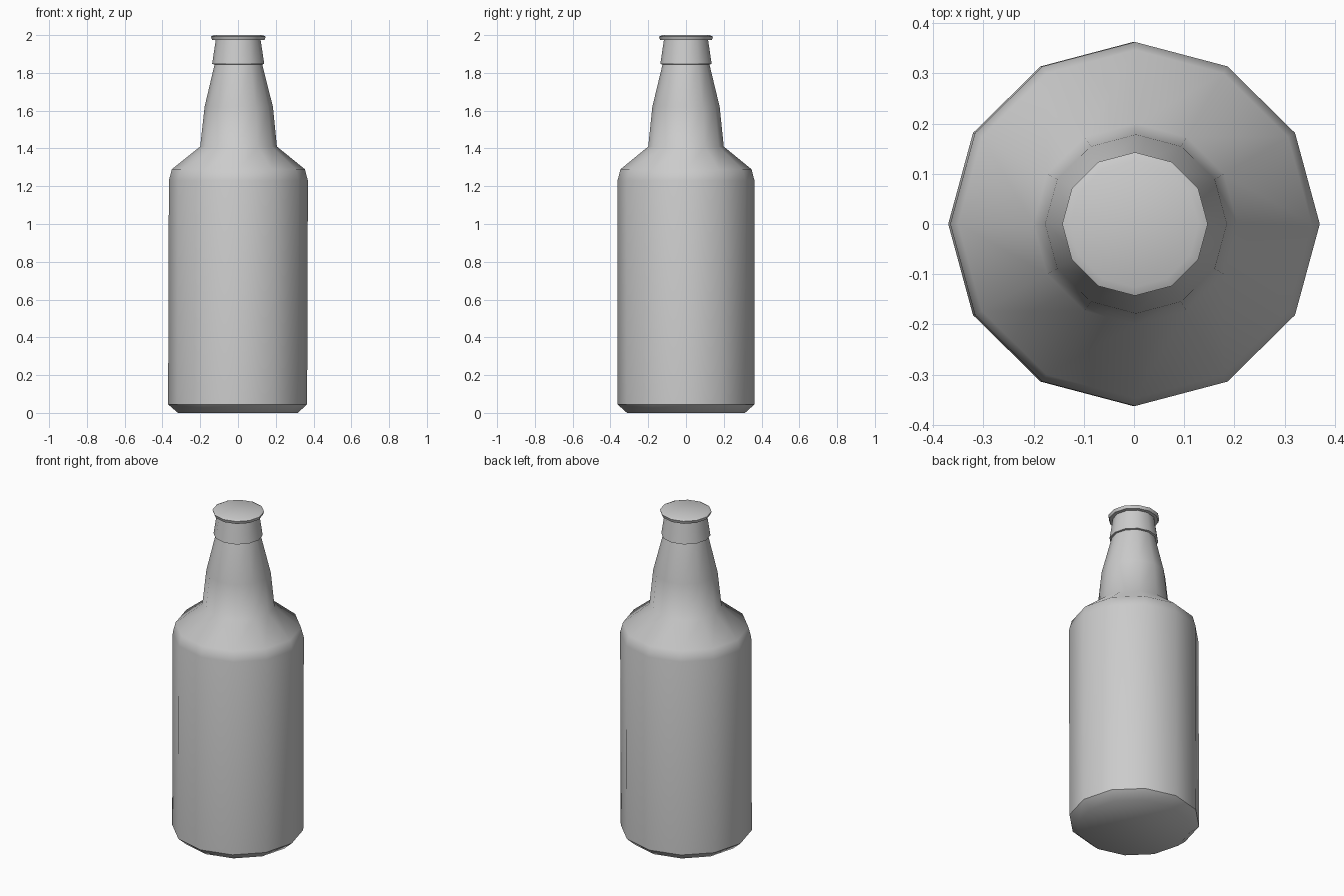
import bpy
import bmesh
from math import cos, sin, pi, radians

if "Cube" in bpy.data.objects:
    bpy.data.objects.remove(bpy.data.objects["Cube"])

SIDES = 12


def lathe(name, profile, cap_bottom=False, cap_top=False, y_scale=0.985):
    """Spin (radius, z, x_offset) points into a 12-sided shell."""
    bm = bmesh.new()
    rings = []
    for r, z, dx in profile:
        rings.append([bm.verts.new((dx + r * cos(2 * pi * i / SIDES),
                                    y_scale * r * sin(2 * pi * i / SIDES), z))
                      for i in range(SIDES)])
    for a, b in zip(rings, rings[1:]):
        for i in range(SIDES):
            j = (i + 1) % SIDES
            bm.faces.new((a[i], a[j], b[j], b[i]))
    if cap_bottom:
        bm.faces.new(rings[0][::-1])
    if cap_top:
        bm.faces.new(rings[-1])
    mesh = bpy.data.meshes.new(name)
    bm.to_mesh(mesh)
    bm.free()
    obj = bpy.data.objects.new(name, mesh)
    bpy.context.collection.objects.link(obj)
    bpy.ops.object.select_all(action='DESELECT')
    obj.select_set(True)
    bpy.context.view_layer.objects.active = obj
    bpy.ops.object.shade_smooth_by_angle(angle=radians(46))
    return obj


# Bottle: chamfered base, body, shoulder, tapered neck, flared collar
lathe("bottle", [
    (0.317, 0.0, -0.001),
    (0.368, 0.045, -0.002),
    (0.368, 1.23, 0.002),
    (0.352, 1.29, 0.002),
    (0.203, 1.41, 0.003),
    (0.181, 1.62, 0.004),
    (0.126, 1.845, 0.002),
    (0.138, 1.847, 0.001),
    (0.119, 1.973, 0.001),
], cap_bottom=True)

# Cap: thin overhanging lip with a flat closed top
lathe("bottle_cap", [
    (0.119, 1.973, 0.001),
    (0.139, 1.974, 0.002),
    (0.145, 1.992, 0.002),
    (0.128, 2.0, 0.001),
], cap_top=True)
